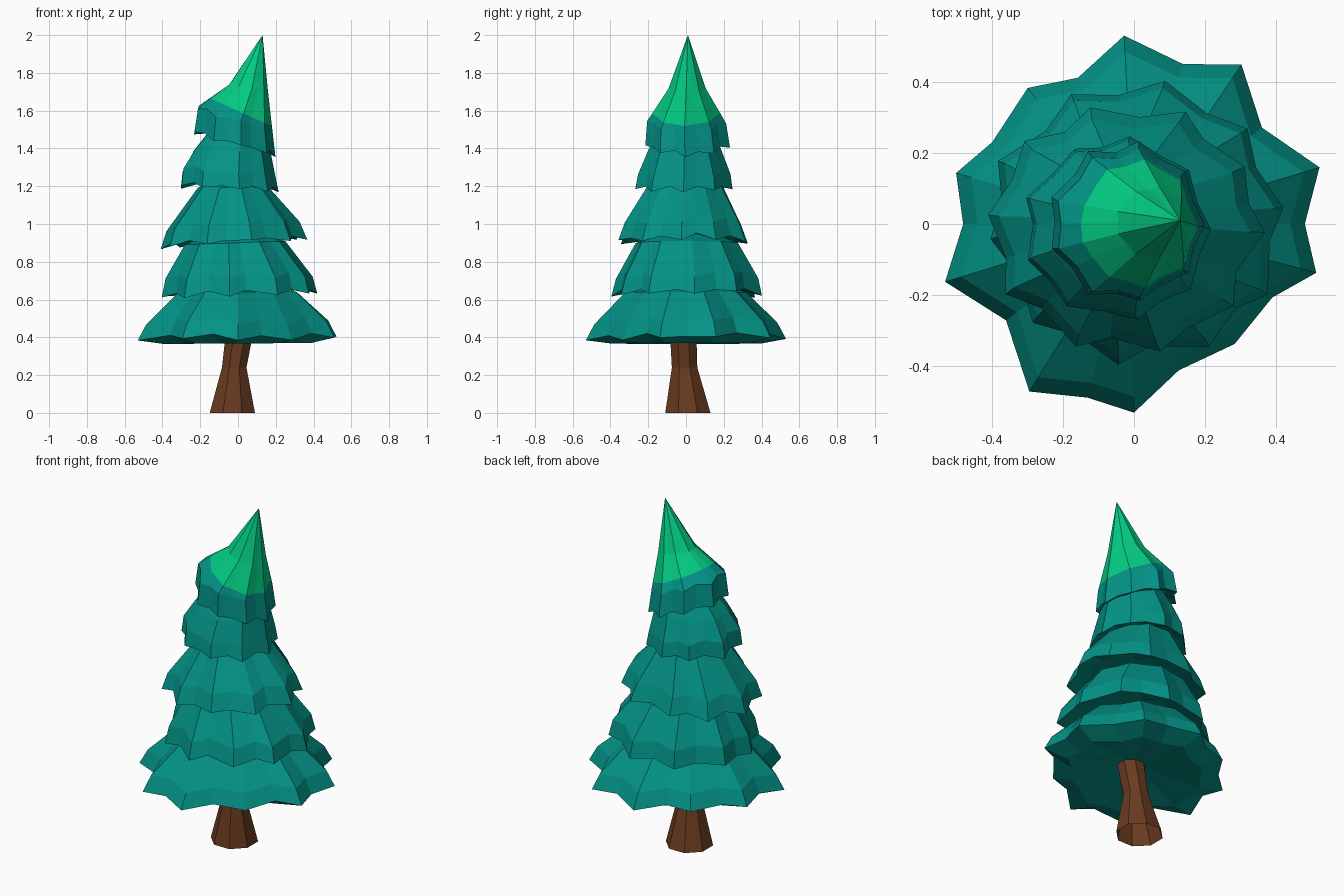
import bpy, bmesh, math, random
from mathutils import Vector

if "Cube" in bpy.data.objects:
    bpy.data.objects.remove(bpy.data.objects["Cube"])

random.seed(11)


def material(name, rgb):
    m = bpy.data.materials.new(name)
    m.diffuse_color = (*rgb, 1)
    m.use_nodes = True
    m.node_tree.nodes["Principled BSDF"].inputs["Base Color"].default_value = m.diffuse_color
    return m


TEAL = material("teal needles", (0.001, 0.29, 0.24))
GREEN = material("bright green tip", (0.001, 0.60, 0.225))
BROWN = material("brown bark", (0.14, 0.043, 0.014))


def finish(bm, name, mats):
    bmesh.ops.recalc_face_normals(bm, faces=bm.faces[:])
    me = bpy.data.meshes.new(name)
    bm.to_mesh(me)
    bm.free()
    for m in mats:
        me.materials.append(m)
    ob = bpy.data.objects.new(name, me)
    bpy.context.collection.objects.link(ob)
    return ob


def ring(bm, outline, x0, x1, y0, y1, zl, zr, depth=1.0, jitter=None):
    """Star-shaped ring filling the given extents, tilted from zl (left) to zr (right)."""
    cx, cy, rx, ry = (x0 + x1) / 2, (y0 + y1) / 2, (x1 - x0) / 2, (y1 - y0) / 2
    out = []
    for i, (deg, f) in enumerate(outline):
        a = math.radians(deg)
        f = 1 - (1 - f) * depth
        u, v = f * math.cos(a), f * math.sin(a)
        z = zl + (zr - zl) * (u + 1) / 2 + (jitter[i] if jitter else 0)
        out.append(bm.verts.new((cx + rx * u, cy + ry * v, z)))
    return out


def bridge(bm, a, b):
    n = len(a)
    for i in range(n):
        j = (i + 1) % n
        bm.faces.new((a[i], a[j], b[j], b[i]))


def fan(bm, a, point):
    p = bm.verts.new(point)
    for i in range(len(a)):
        bm.faces.new((a[i], a[(i + 1) % len(a)], p))


def star(tips, start, jag):
    n = tips * 2
    return [(start + 360 * i / n + random.uniform(-3, 3),
             (1 - jag if i % 2 else 1) + random.uniform(-0.02, 0.03)) for i in range(n)]


def tier(outline, rings, apex, lift=0.02):
    """Skirt of branches: underside, rim, shoulder and upper rings closed by an apex."""
    bm = bmesh.new()
    x0, x1, y0, y1, zl, zr = rings[0]
    cx, cy = (x0 + x1) / 2, (y0 + y1) / 2
    k = 0.75
    jit = [(-0.01 if i % 2 == 0 else 0.01) + random.uniform(-0.01, 0.01)
           for i in range(len(outline))]
    under = ring(bm, outline, cx + (x0 - cx) * k, cx + (x1 - cx) * k,
                 cy + (y0 - cy) * k, cy + (y1 - cy) * k, zl + lift, zr + lift, 0.8)
    fan(bm, under, (cx, cy, (zl + zr) / 2 + 0.03))
    prev = under
    for i, r in enumerate(rings):
        cur = ring(bm, outline, *r, depth=(1, 1, 0.6, 0.4)[i], jitter=jit if i < 2 else None)
        bridge(bm, prev, cur)
        prev = cur
    fan(bm, prev, apex)
    return bm


# Trunk: flared octagonal post, open at the foot
bm = bmesh.new()
octagon = [(22.5 + 45 * i, 1.08) for i in range(8)]
prev = None
for r in [(-0.15, 0.09, -0.11, 0.13, 0, 0), (-0.085, 0.045, -0.075, 0.06, 0.24, 0.24),
          (-0.065, 0.08, -0.085, 0.055, 0.42, 0.42), (-0.06, 0.08, -0.08, 0.06, 0.52, 0.52)]:
    cur = ring(bm, octagon, *r)
    if prev:
        bridge(bm, prev, cur)
    prev = cur
bm.faces.new(prev)
finish(bm, "trunk", [BROWN])

# Lowest tier: uneven outline as (angle, radius), underside bulging down
base = [(93, .53), (111, .44), (128, .485), (150, .46), (164, .52), (180, .48), (197, .555),
        (217, .45), (238, .555), (255, .505), (270, .53), (287, .43), (310, .44), (332, .44),
        (345, .53), (360, .48), (377, .545), (397, .45), (416, .54), (433, .47)]
base = [(a, r / 0.53) for a, r in base]
bm = tier(base, [(-.53, .53, -.53, .53, .40, .405), (-.485, .485, -.485, .485, .485, .49),
                 (-.32, .32, -.32, .32, .64, .64)], (0, 0, .72), lift=-0.035)
finish(bm, "branch_tier_1", [TEAL])

# Middle tiers
bm = tier(star(10, 8, .10),
          [(-.41, .43, -.39, .40, .62, .65), (-.39, .405, -.365, .38, .72, .74),
           (-.285, .255, -.265, .275, .89, .91)], (0, 0, 1.0))
finish(bm, "branch_tier_2", [TEAL])

bm = tier(star(10, -5, .10),
          [(-.41, .36, -.36, .34, .885, .935), (-.38, .32, -.325, .305, .98, 1.03),
           (-.215, .155, -.21, .205, 1.19, 1.2)], (-.03, 0, 1.3))
finish(bm, "branch_tier_3", [TEAL])

bm = tier(star(9, 0, .11),
          [(-.31, .22, -.27, .245, 1.205, 1.18), (-.30, .205, -.255, .235, 1.295, 1.25),
           (-.24, .175, -.205, .19, 1.39, 1.38), (-.12, .13, -.13, .13, 1.54, 1.52)],
          (.02, 0, 1.58))
finish(bm, "branch_tier_4", [TEAL])

# Leaning top with a bright tip, split along a tilted plane
bm = tier(star(9, 0, .10),
          [(-.24, .195, -.22, .23, 1.49, 1.37), (-.22, .18, -.21, .21, 1.615, 1.50),
           (-.05, .158, -.095, .105, 1.74, 1.70)], (.13, .01, 2.0))
co, no = Vector((0.02, 0, 1.59)), Vector((0.45, 0, 1)).normalized()
bmesh.ops.bisect_plane(bm, geom=bm.verts[:] + bm.edges[:] + bm.faces[:],
                       plane_co=co, plane_no=no)
for f in bm.faces:
    f.material_index = 1 if (f.calc_center_median() - co).dot(no) > 0 else 0
finish(bm, "tree_top", [TEAL, GREEN])
